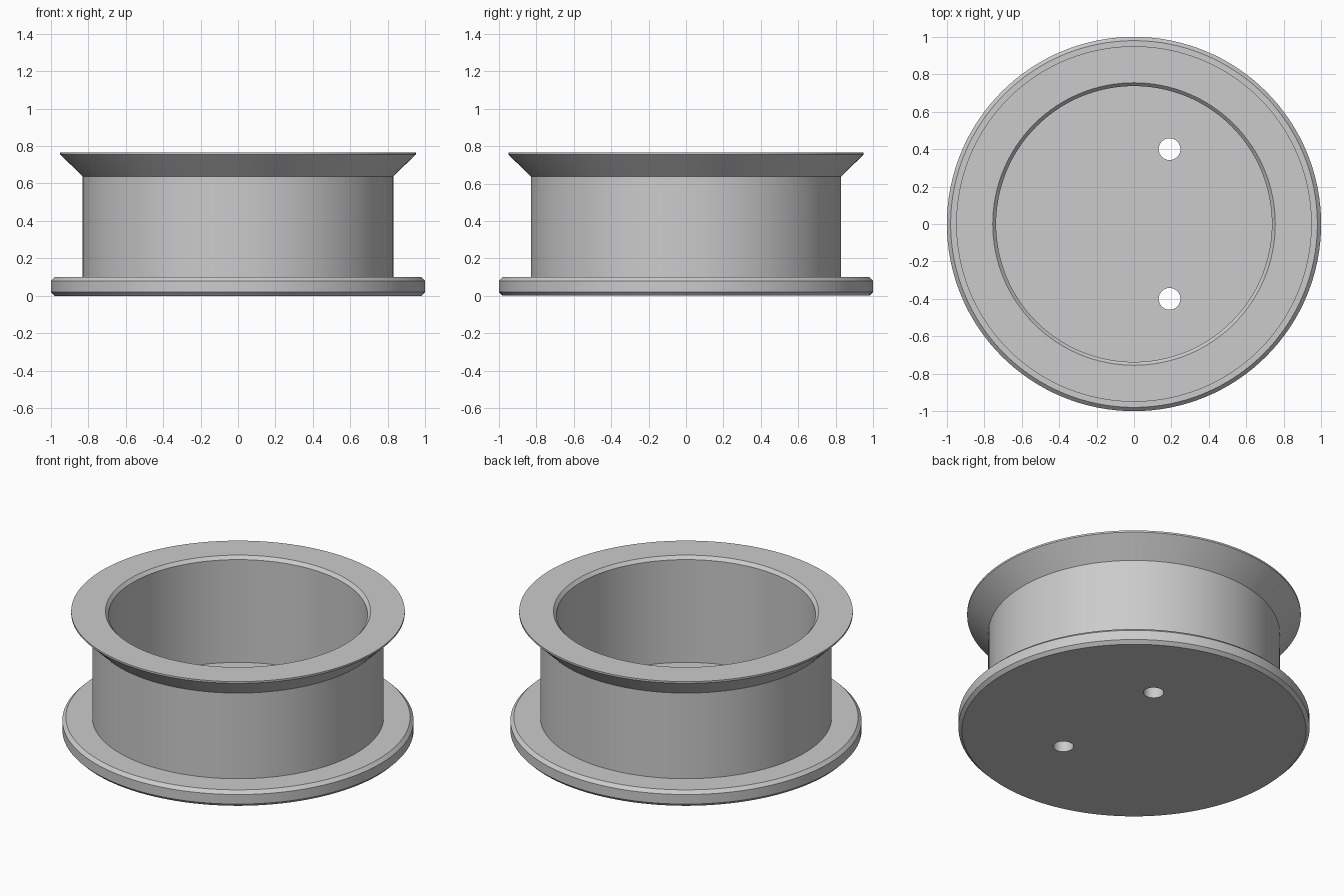
import bpy, bmesh, math

SEGMENTS = 128
cube = bpy.data.objects.get("Cube")
if cube:
    bpy.data.objects.remove(cube, do_unlink=True)

grey = bpy.data.materials.new("light grey metal")
grey.use_nodes = True
colour = (0.6, 0.6, 0.6, 1)
grey.diffuse_color = colour
grey.node_tree.nodes["Principled BSDF"].inputs["Base Color"].default_value = colour


def lathe(name, profile, x=0, y=0):
    """Revolve (radius, height) points around z and close both ends."""
    bm = bmesh.new()
    rings = []
    for r, z in profile:
        angles = [2 * math.pi * i / SEGMENTS for i in range(SEGMENTS)]
        rings.append([bm.verts.new((r * math.cos(a), r * math.sin(a), z)) for a in angles])
    for low, high in zip(rings, rings[1:]):
        for i in range(SEGMENTS):
            j = (i + 1) % SEGMENTS
            bm.faces.new((low[i], low[j], high[j], high[i]))
    bm.faces.new(rings[0][::-1])
    bm.faces.new(rings[-1])
    bmesh.ops.recalc_face_normals(bm, faces=bm.faces)
    mesh = bpy.data.meshes.new(name)
    bm.to_mesh(mesh)
    bm.free()
    mesh.materials.append(grey)
    obj = bpy.data.objects.new(name, mesh)
    obj.location = (x, y, 0)
    bpy.context.collection.objects.link(obj)
    return obj


# Hollow spool: base flange, hub wall, flared rim, chamfered bore, floor
spool = lathe("flanged_spool", [
    (0.98, 0), (1, 0.02), (1, 0.08), (0.98, 0.1),
    (0.83, 0.1), (0.83, 0.638), (0.95, 0.755), (0.95, 0.766),
    (0.755, 0.766), (0.737, 0.746), (0.737, 0.1),
])

# Two through holes in the floor
bpy.context.view_layer.objects.active = spool
for side in (-1, 1):
    cutter = lathe("hole_cutter", [(0.058, -0.1), (0.058, 0.3)], 0.19, 0.4 * side)
    cutter.hide_render = True
    cut = spool.modifiers.new("floor hole", 'BOOLEAN')
    cut.operation = 'DIFFERENCE'
    cut.solver = 'EXACT'
    cut.object = cutter
    bpy.ops.object.modifier_apply(modifier=cut.name)
    bpy.data.objects.remove(cutter, do_unlink=True)

bpy.ops.object.select_all(action='DESELECT')
spool.select_set(True)
bpy.ops.object.shade_smooth_by_angle(angle=math.radians(30))
